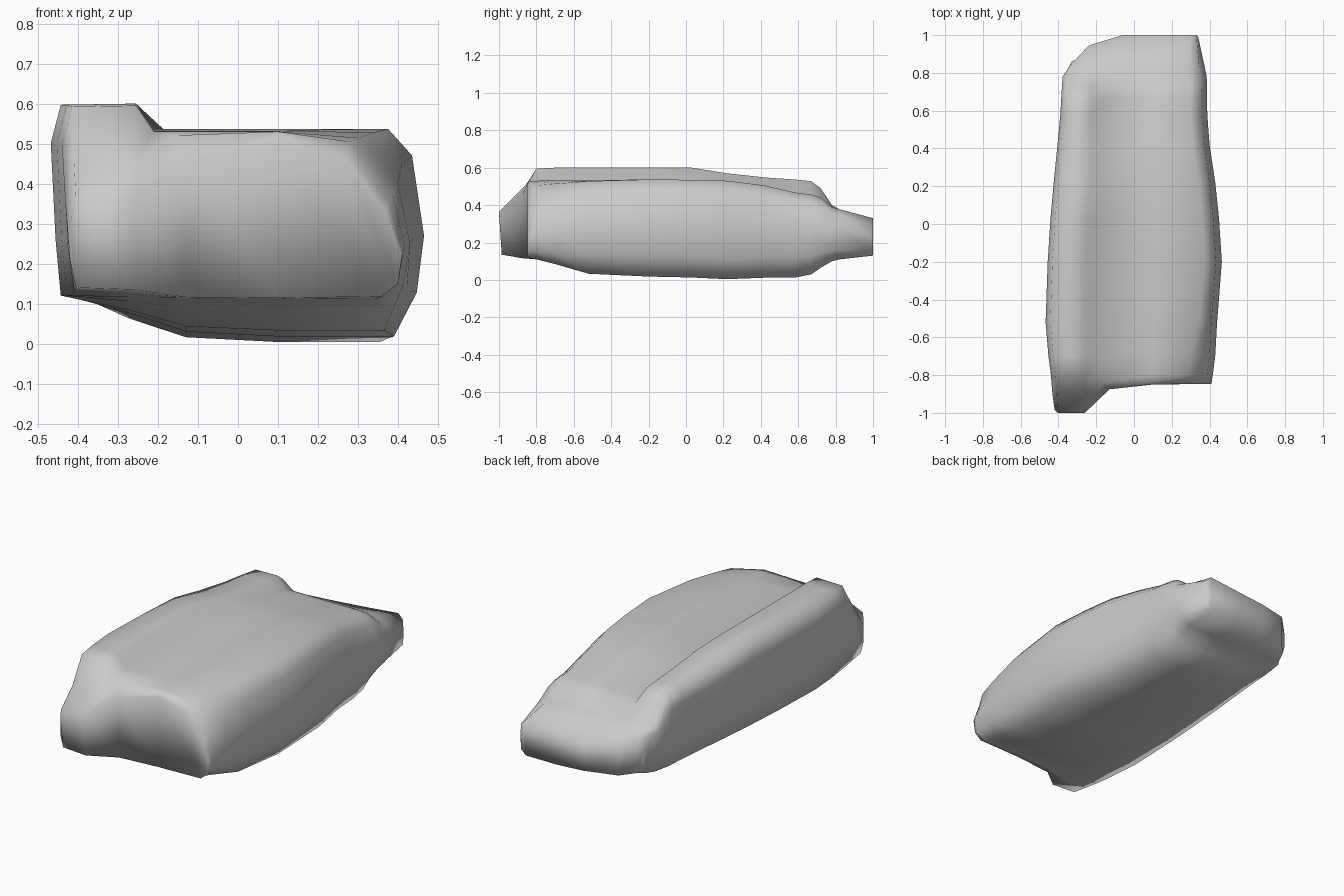
import bpy, bmesh

# Body stations: y, left x, right x, ridge top, shelf top, left bottom, belly bottom
STATIONS = [
    (-0.80, -.440, .417, .595, .53, .12, .11),
    (-0.70, -.453, .43, .60, .532, .12, .085),
    (-0.52, -.468, .44, .60, .533, .12, .033),
    (-0.20, -.457, .465, .60, .537, .12, .018),
    (0.03, -.442, .45, .60, .535, .12, .013),
    (0.22, -.425, .43, .57, .53, .12, .004),
    (0.42, -.405, .40, .548, .505, .12, .012),
    (0.58, -.390, .388, .537, .468, .12, .012),
    (0.67, -.385, .387, .528, .456, .12, .03),
    (0.72, -.382, .386, .49, .44, .125, .065),
    (0.78, -.378, .385, .40, .39, .13, .10),
    (0.82, -.352, .377, .378, .378, .13, .11),
]


def section(y, xl, xr, zt, zs, zbl, zb):
    """Seven top points, the right middle point, then seven bottom points."""
    k = max(0, min(1, (zbl - zb) / .1))          # belly chamfer amount
    g = -.23 if y < .2 else -.20                 # groove beside the ridge
    zm = .27
    c = max(0, min(1, (-.45 - y) / .35))         # cut on the front right corner
    top = [(xl, zt - (zt - zm) * .3), (xl + .025, zt - .003), (g - .025, zt),
           (g + .02, zs), (.1, zs), (xr - .09 - .05 * c, zs - .025 * c),
           (xr - .03, zs - (zs - zm) * (.25 + .35 * c))]
    bot = [(xr - .018, zb + .08 * k + .03), (xr - .075, zb), (.1, zb),
           (-.13, zb + .012 * k), (-.27, zb + .058 * k), (xl + .025, zbl), (xl + .012, .26)]
    return [(x, y, z) for x, z in top + [(xr, zm - .03 * c)] + bot]


# Front end: a small lobe reaches forward on the left only
front = [(-.42, -.985, .30), (-.405, -1, .36), (-.26, -1, .365), (-.13, -.875, .46),
         (.1, -.85, .51), (.27, -.847, .46), (.37, -.847, .33),
         (.41, -.847, .22),
         (.40, -.847, .15), (.36, -.847, .118), (.1, -.85, .114), (-.13, -.875, .116),
         (-.26, -.985, .135), (-.405, -.98, .14), (-.42, -.985, .21)]
lobe = [(-.432, -.90, .36), (-.41, -.89, .455), (-.26, -.88, .45), (-.17, -.845, .52)]
rings = [section(*s) for s in STATIONS]

# Back tail: narrow plate with a clipped left corner
tail = [(-.33, .86, .27), (-.31, .87, .335), (-.24, .945, .31), (-.06, 1, .295),
        (.1, 1, .31), (.30, 1, .33), (.33, 1, .30),
        (.34, .99, .23),
        (.33, 1, .16), (.30, 1, .13), (.1, 1, .13), (-.06, 1, .14),
        (-.24, .945, .14), (-.31, .87, .145), (-.33, .86, .2)]
# Transition ring behind the lobe
mid = [tuple((a + b) / 2 for a, b in zip(p, q)) for p, q in zip(front, rings[0])]
mid[:4] = lobe
mid[4] = (.1, -.838, .53)
rings = [front, mid] + rings + [tail]

bm = bmesh.new()
V = [[bm.verts.new(p) for p in r] for r in rings]
n = 15
for a, b in zip(V, V[1:]):
    for i in range(n):
        j = (i + 1) % n
        bm.faces.new((a[i], a[j], b[j], b[i]))
# Column-wise end caps
for r in (V[0], V[-1]):
    for i in range(6):
        bm.faces.new((r[i], r[i + 1], r[13 - i], r[14 - i]))
    bm.faces.new((r[6], r[7], r[8]))
bmesh.ops.recalc_face_normals(bm, faces=bm.faces[:])
for f in bm.faces:
    f.smooth = True

me = bpy.data.meshes.new("body")
bm.to_mesh(me)
bm.free()
body = bpy.data.objects.new("body", me)
bpy.context.collection.objects.link(body)
